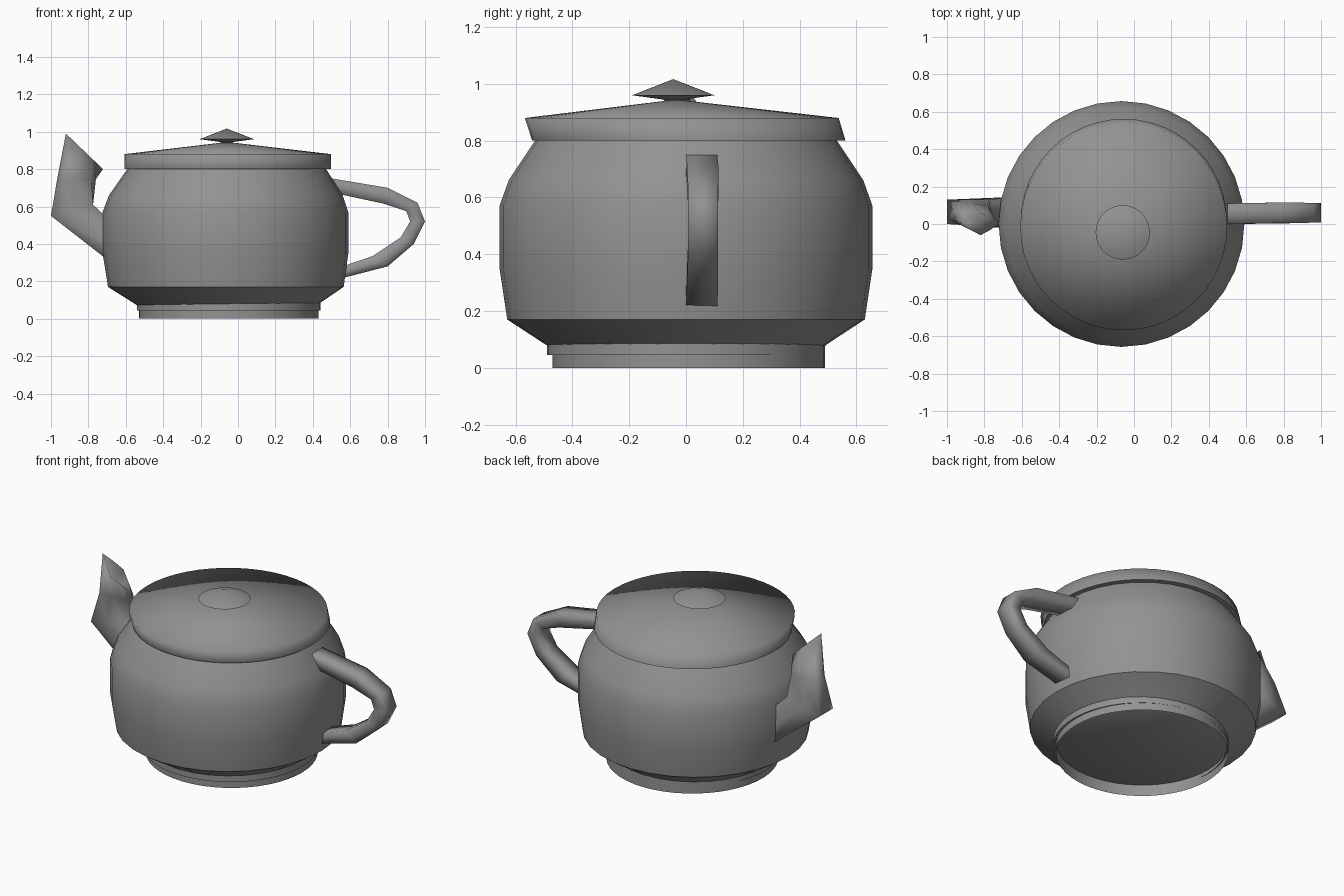
import bpy, bmesh
from math import cos, sin, pi, radians
from mathutils import Vector

if "Cube" in bpy.data.objects:
    bpy.data.objects.remove(bpy.data.objects["Cube"])

grey = bpy.data.materials.new("dark_grey")
grey.diffuse_color = (0.29, 0.29, 0.29, 1)
grey.use_nodes = True
grey.node_tree.nodes["Principled BSDF"].inputs["Base Color"].default_value = grey.diffuse_color


def skin(name, rings, cap_first=None, cap_last=None, angle=None):
    """Join equal-sized rings of points; caps are fans to a centre point."""
    bm = bmesh.new()
    loops = [[bm.verts.new(p) for p in ring] for ring in rings]
    n = len(loops[0])
    for a, b in zip(loops, loops[1:]):
        for i in range(n):
            j = (i + 1) % n
            bm.faces.new((a[i], a[j], b[j], b[i]))
    for loop, point in ((loops[0], cap_first), (loops[-1], cap_last)):
        if point is not None:
            c = bm.verts.new(point)
            for i in range(n):
                bm.faces.new((loop[i], loop[(i + 1) % n], c))
    bmesh.ops.recalc_face_normals(bm, faces=bm.faces)
    mesh = bpy.data.meshes.new(name)
    bm.to_mesh(mesh)
    bm.free()
    mesh.materials.append(grey)
    obj = bpy.data.objects.new(name, mesh)
    bpy.context.collection.objects.link(obj)
    bpy.ops.object.select_all(action='DESELECT')
    obj.select_set(True)
    bpy.context.view_layer.objects.active = obj
    if angle:
        bpy.ops.object.shade_smooth_by_angle(angle=radians(angle))
    else:
        bpy.ops.object.shade_smooth()
    return obj


def circle(x, y, z, r, n):
    return [(x + r * cos(2 * pi * i / n), y + r * sin(2 * pi * i / n), z) for i in range(n)]


def lathe(name, profile, n, bottom=None, top=None, angle=None):
    """Profile rows are centre x, centre y, z, radius."""
    return skin(name, [circle(*row, n) for row in profile], bottom, top, angle)


BOX, DIAMOND = 2 ** 0.5, 0.75


def tube(name, sections, end=None):
    """Sections give inner xz, outer xz, centre y, half width and corner scale."""
    rings = []
    for ix, iz, ox, oz, cy, hw, corner in sections:
        inner, outer = Vector((ix, cy, iz)), Vector((ox, cy, oz))
        mid, half = (inner + outer) / 2, (outer - inner) / 2
        ring = []
        for i in range(8):
            k = corner if i % 2 else 1
            a = i * pi / 4
            ring.append(mid + half * k * cos(a) + Vector((0, hw * k * sin(a), 0)))
        rings.append(ring)
    return skin(name, rings, None, end)


# Rounded pot
lathe("body", [(-0.06, 0.005, 0.07, 0.478), (-0.06, 0, 0.085, 0.50), (-0.065, 0, 0.17, 0.63),
               (-0.067, 0, 0.35, 0.657), (-0.067, 0, 0.57, 0.657), (-0.065, 0, 0.66, 0.625),
               (-0.06, 0, 0.81, 0.525)], 32, bottom=(-0.06, 0, 0.07), angle=42)

# Hollow foot with a collar above it
lathe("foot", [(-0.05, 0.01, 0.0, 0.48), (-0.05, 0.01, 0.07, 0.48)], 48)
lathe("foot_collar", [(-0.05, 0, 0.045, 0.478), (-0.05, 0, 0.045, 0.49),
                      (-0.05, 0, 0.085, 0.49)], 48, angle=40)

# Slightly skewed lid with a shallow cone top
lathe("lid", [(-0.055, 0.01, 0.80, 0.552), (-0.055, -0.015, 0.88, 0.553)], 48,
      top=(-0.058, -0.035, 0.945))
lathe("lid_underside", [(-0.055, 0.0, 0.80, 0.52), (-0.055, 0.01, 0.80, 0.552)], 48)

# Pointed knob
lathe("lid_knob", [(-0.06, -0.04, 0.935, 0.03), (-0.06, -0.045, 0.945, 0.035),
                   (-0.06, -0.045, 0.96, 0.145)], 40, top=(-0.06, -0.045, 1.017), angle=25)

# Angular spout: boxy below, twisting to a diamond mouth cut at a slant
tube("spout", [(-0.64, 0.48, -0.64, 0.27, 0.06, 0.085, BOX),
               (-0.775, 0.61, -1.0, 0.55, 0.065, 0.065, BOX),
               (-0.76, 0.745, -0.968, 0.74, 0.05, 0.06, 1.1),
               (-0.722, 0.80, -0.92, 0.99, 0.0, 0.06, DIAMOND)], end=(-0.84, 0.0, 0.82))

# Loop handle
tube("handle", [(0.50, 0.675, 0.50, 0.75, 0.055, 0.055, BOX),
                (0.78, 0.615, 0.80, 0.70, 0.06, 0.055, BOX),
                (0.90, 0.575, 0.96, 0.62, 0.06, 0.053, BOX),
                (0.92, 0.52, 1.0, 0.52, 0.06, 0.053, BOX),
                (0.87, 0.435, 0.94, 0.40, 0.06, 0.053, BOX),
                (0.72, 0.335, 0.80, 0.28, 0.058, 0.055, BOX),
                (0.53, 0.27, 0.53, 0.21, 0.055, 0.055, BOX)])
